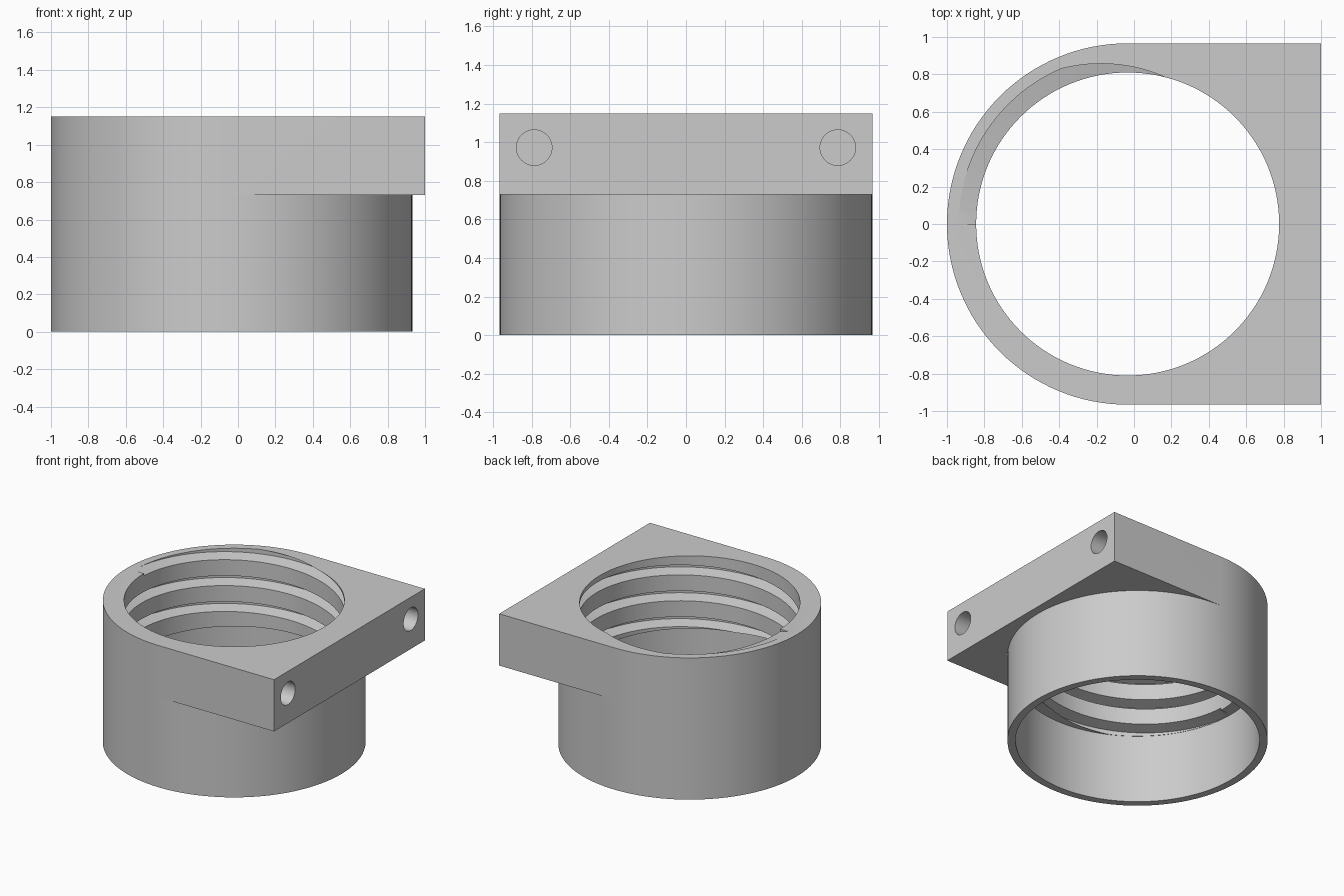
import bpy, bmesh
from math import sin, cos, pi, radians

if "Cube" in bpy.data.objects:
    bpy.data.objects.remove(bpy.data.objects["Cube"])

CX = -0.034                       # axis of the round part
OUTER, BORE, RECESS = 0.966, 0.81, 0.906
TOP, LEDGE, ROOF = 1.15, 0.73, 0.56
PITCH, TURNS, START_Z = 0.21, 3, 1.171
SEG = 128

grey = bpy.data.materials.new("plain grey")
grey.use_nodes = True
grey.diffuse_color = (0.6, 0.6, 0.6, 1)
grey.node_tree.nodes["Principled BSDF"].inputs["Base Color"].default_value = (0.6, 0.6, 0.6, 1)


def finish(bm, name):
    bmesh.ops.recalc_face_normals(bm, faces=bm.faces)
    mesh = bpy.data.meshes.new(name)
    bm.to_mesh(mesh)
    bm.free()
    mesh.materials.append(grey)
    ob = bpy.data.objects.new(name, mesh)
    bpy.context.collection.objects.link(ob)
    return ob


def ring(bm, r, z):
    return [bm.verts.new((CX + r * cos(2 * pi * i / SEG), r * sin(2 * pi * i / SEG), z))
            for i in range(SEG)]


def bridge(bm, a, b):
    n = len(a)
    for i in range(n):
        j = (i + 1) % n
        bm.faces.new((a[i], a[j], b[j], b[i]))


# Body: round lower sleeve that becomes a square-fronted flange
def make_body():
    bm = bmesh.new()
    low, mid = ring(bm, OUTER, 0), ring(bm, OUTER, LEDGE)
    bridge(bm, low, mid)
    bm.faces.new(low)
    q = SEG // 4
    corners = [bm.verts.new((1, s * OUTER, LEDGE)) for s in (-1, 1)]
    outline = mid[q:3 * q + 1] + corners
    upper = [bm.verts.new((v.co.x, v.co.y, TOP)) for v in outline]
    bridge(bm, outline, upper)
    bm.faces.new(upper)
    bm.faces.new(mid[3 * q:] + mid[:q + 1] + corners[::-1])
    return finish(bm, "threaded_collar")


# Stepped bore: wide recess below, narrow threaded bore above
def make_bore():
    bm = bmesh.new()
    rings = [ring(bm, r, z) for r, z in
             ((RECESS, -0.1), (RECESS, ROOF), (BORE, ROOF), (BORE, TOP + 0.1))]
    for a, b in zip(rings, rings[1:]):
        bridge(bm, a, b)
    bm.faces.new(rings[0])
    bm.faces.new(rings[-1])
    return finish(bm, "bore_cutter")


# Helical groove with a trapezoid section
def make_groove():
    bm = bmesh.new()
    section = ((0.75, -0.054), (0.903, -0.018), (0.903, 0.018), (0.75, 0.054))
    rows = []
    for i in range(SEG * TURNS + 1):
        a = pi - 2 * pi * i / SEG
        z = START_Z - PITCH * i / SEG
        rows.append([bm.verts.new((CX + r * cos(a), r * sin(a), z + h)) for r, h in section])
    for a, b in zip(rows, rows[1:]):
        bridge(bm, a, b)
    bm.faces.new(rows[0])
    bm.faces.new(rows[-1])
    return finish(bm, "groove_cutter")


# Blind screw hole in the flat end
def make_hole(side):
    bpy.ops.mesh.primitive_cylinder_add(vertices=48, radius=0.092, depth=0.6,
                                        location=(0.85, side * 0.787, 0.972),
                                        rotation=(0, radians(90), 0))
    ob = bpy.context.object
    ob.name = "screw_hole_cutter"
    ob.data.materials.append(grey)
    return ob


body = make_body()
cutters = [make_groove(), make_bore(), make_hole(-1), make_hole(1)]
for cutter in cutters:
    cutter.hide_render = True
    mod = body.modifiers.new("cut", 'BOOLEAN')
    mod.operation = 'DIFFERENCE'
    mod.solver = 'EXACT'
    mod.object = cutter

# Apply the cuts and remove the helpers
bpy.ops.object.select_all(action='DESELECT')
body.select_set(True)
bpy.context.view_layer.objects.active = body
for mod in list(body.modifiers):
    bpy.ops.object.modifier_apply(modifier=mod.name)
for cutter in cutters:
    bpy.data.objects.remove(cutter)
bpy.ops.object.shade_smooth_by_angle(angle=radians(30))
